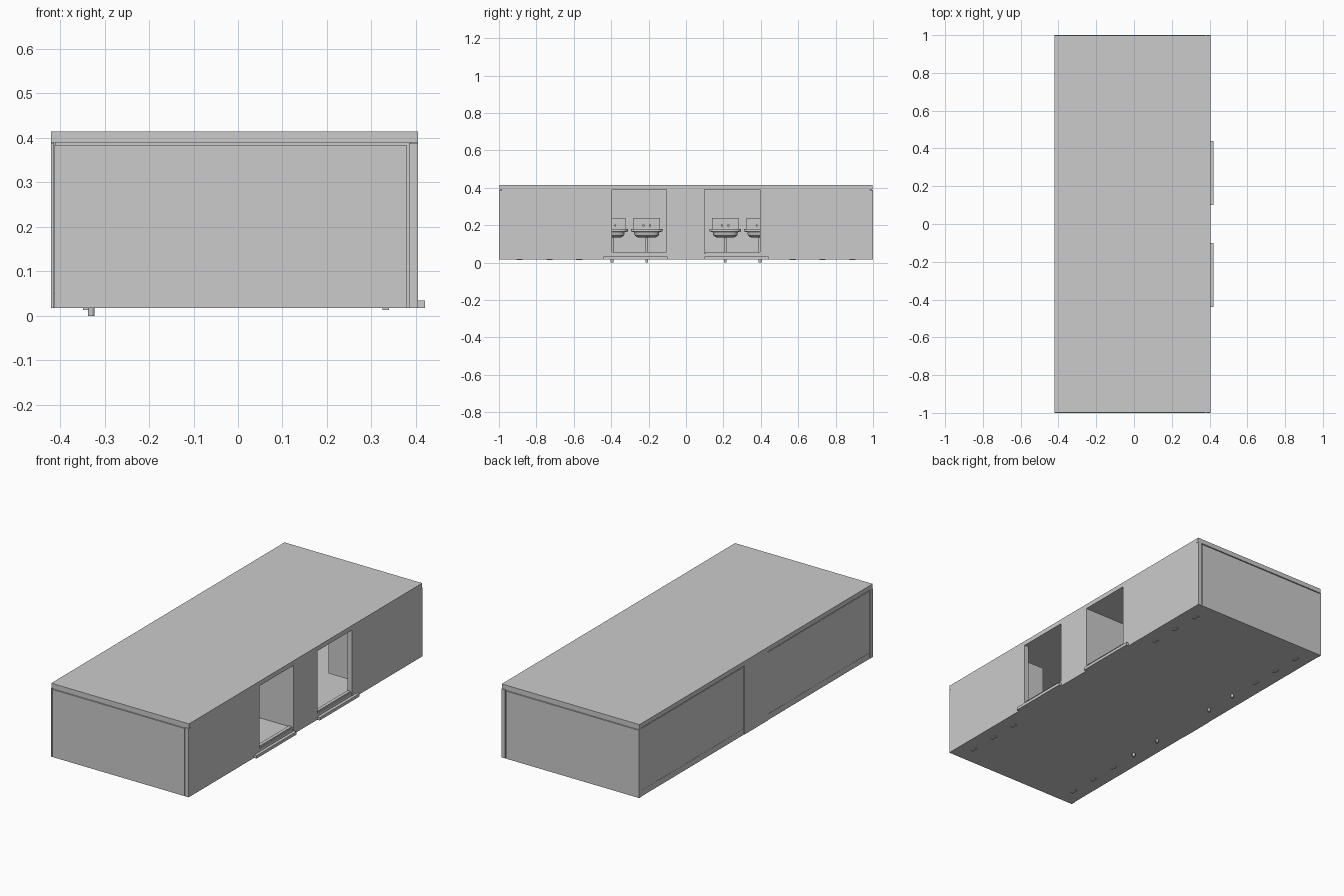
import bpy, bmesh, math
from mathutils import Vector

if "Cube" in bpy.data.objects:
    bpy.data.objects.remove(bpy.data.objects["Cube"])


def box(name, x0, x1, y0, y1, z0, z1):
    bm = bmesh.new()
    bmesh.ops.create_cube(bm, size=1)
    for v in bm.verts:
        v.co = Vector(((x0 + x1) / 2 + v.co.x * (x1 - x0),
                       (y0 + y1) / 2 + v.co.y * (y1 - y0),
                       (z0 + z1) / 2 + v.co.z * (z1 - z0)))
    return finish(name, bm)


def finish(name, bm):
    bmesh.ops.recalc_face_normals(bm, faces=bm.faces)
    me = bpy.data.meshes.new(name)
    bm.to_mesh(me)
    bm.free()
    ob = bpy.data.objects.new(name, me)
    bpy.context.collection.objects.link(ob)
    return ob


def smooth(ob):
    bpy.ops.object.select_all(action='DESELECT')
    ob.select_set(True)
    bpy.context.view_layer.objects.active = ob
    bpy.ops.object.shade_smooth_by_angle()


def loft(name, cx, cy, rings, n=16, power=1.0):
    """Stack of (half_x, half_y, z, x_shift) rings, capped at both ends."""
    bm = bmesh.new()
    loops = []
    for rx, ry, z, dx in rings:
        ring = []
        for i in range(n):
            a = math.tau * (i + 0.5) / n
            c, s = math.cos(a), math.sin(a)
            ring.append(bm.verts.new((cx + dx + rx * math.copysign(abs(c) ** power, c),
                                      cy + ry * math.copysign(abs(s) ** power, s), z)))
        loops.append(ring)
    for a, b in zip(loops, loops[1:]):
        for i in range(n):
            j = (i + 1) % n
            bm.faces.new((a[i], a[j], b[j], b[i]))
    bm.faces.new(loops[0])
    bm.faces.new(loops[-1])
    ob = finish(name, bm)
    smooth(ob)
    return ob


# Shell: floor slab, roof, end walls
box("floor_slab", -0.418, 0.404, -0.99, 0.99, 0.018, 0.05)
box("roof", -0.42, 0.405, -0.998, 0.998, 0.39, 0.415)
for s in (-1, 1):
    y0, y1 = sorted((s * 0.97, s * 0.993))
    box("end_wall", -0.41, 0.39, y0, y1, 0.018, 0.39)
    y0, y1 = sorted((s * 0.975, s))
    box("end_panel", -0.412, 0.379, y0, y1, 0.018, 0.384)
    box("front_corner_post", 0.384, 0.405, y0, y1, 0.018, 0.389)
    box("back_corner_post", -0.42, -0.414, y0, y1, 0.018, 0.389)

# Back wall: long panels either side of the service panel
box("service_panel", -0.42, -0.395, -0.10, 0.10, 0.018, 0.39)
box("back_wall_core", -0.41, -0.395, -0.98, 0.98, 0.018, 0.39)
# Entrance wall pieces between the doorways
box("entrance_centre_wall", 0.38, 0.405, -0.105, 0.10, 0.018, 0.39)

for s in (-1, 1):
    def side(name, x0, x1, a, b, z0, z1):
        y0, y1 = sorted((s * a, s * b))
        return box(name, x0, x1, y0, y1, z0, z1)

    side("back_panel", -0.417, -0.41, 0.105, 0.975, 0.018, 0.384)
    side("entrance_wall", 0.38, 0.405, 0.395, 0.985, 0.018, 0.39)
    side("door_step", 0.404, 0.42, 0.10, 0.44, 0.018, 0.034)
    side("door_sill", 0.38, 0.398, 0.105, 0.395, 0.05, 0.058)
    side("service_core_wall", -0.40, 0.385, 0.085, 0.10, 0.05, 0.39)

    # Wash basins with splashback, taps and waste pipe
    for d in (0.21, 0.395):
        y = s * d
        loft("wash_basin", -0.335, y,
             [(0.03, 0.05, 0.135, -0.005), (0.05, 0.064, 0.145, 0),
              (0.055, 0.068, 0.164, 0), (0.06, 0.085, 0.166, 0),
              (0.06, 0.085, 0.181, 0), (0.048, 0.07, 0.181, 0.004),
              (0.03, 0.045, 0.152, 0.004)], 20, 0.5)
        box("basin_splashback", -0.396, -0.384, y - 0.072, y + 0.072, 0.175, 0.238)
        loft("waste_pipe", -0.33, y, [(0.008, 0.008, 0.0, 0), (0.008, 0.008, 0.14, 0)], 12)
        for t in (-0.017, 0.017):
            box("tap", -0.385, -0.365, y + t - 0.005, y + t + 0.005, 0.193, 0.203)

    # Cubicle rows along both long walls
    for x_wall, x_front in ((-0.395, -0.16), (0.38, 0.20)):
        a, b = sorted((x_wall, x_front))
        for d in (0.49, 0.65, 0.81):
            side("cubicle_divider", a, b, d, d + 0.01, 0.065, 0.37)
        for d in (0.57, 0.73, 0.89):
            side("cubicle_door", x_front - 0.005, x_front + 0.005, d - 0.06, d + 0.06, 0.075, 0.35)
            k = 1 if x_wall < 0 else -1
            loft("toilet_bowl", x_wall + k * 0.075, s * d,
                 [(0.03, 0.022, 0.05, 0), (0.028, 0.02, 0.09, 0),
                  (0.045, 0.035, 0.13, 0), (0.045, 0.035, 0.14, 0),
                  (0.033, 0.025, 0.14, 0), (0.015, 0.012, 0.105, 0)], 16)
            t0, t1 = sorted((x_wall, x_wall + k * 0.032))
            side("toilet_cistern", t0, t1, d - 0.04, d + 0.04, 0.135, 0.2)
            c = -0.342 if x_wall < 0 else 0.332
            side("underfloor_drain", c - 0.007, c + 0.007, d - 0.017, d + 0.017, 0.013, 0.02)
